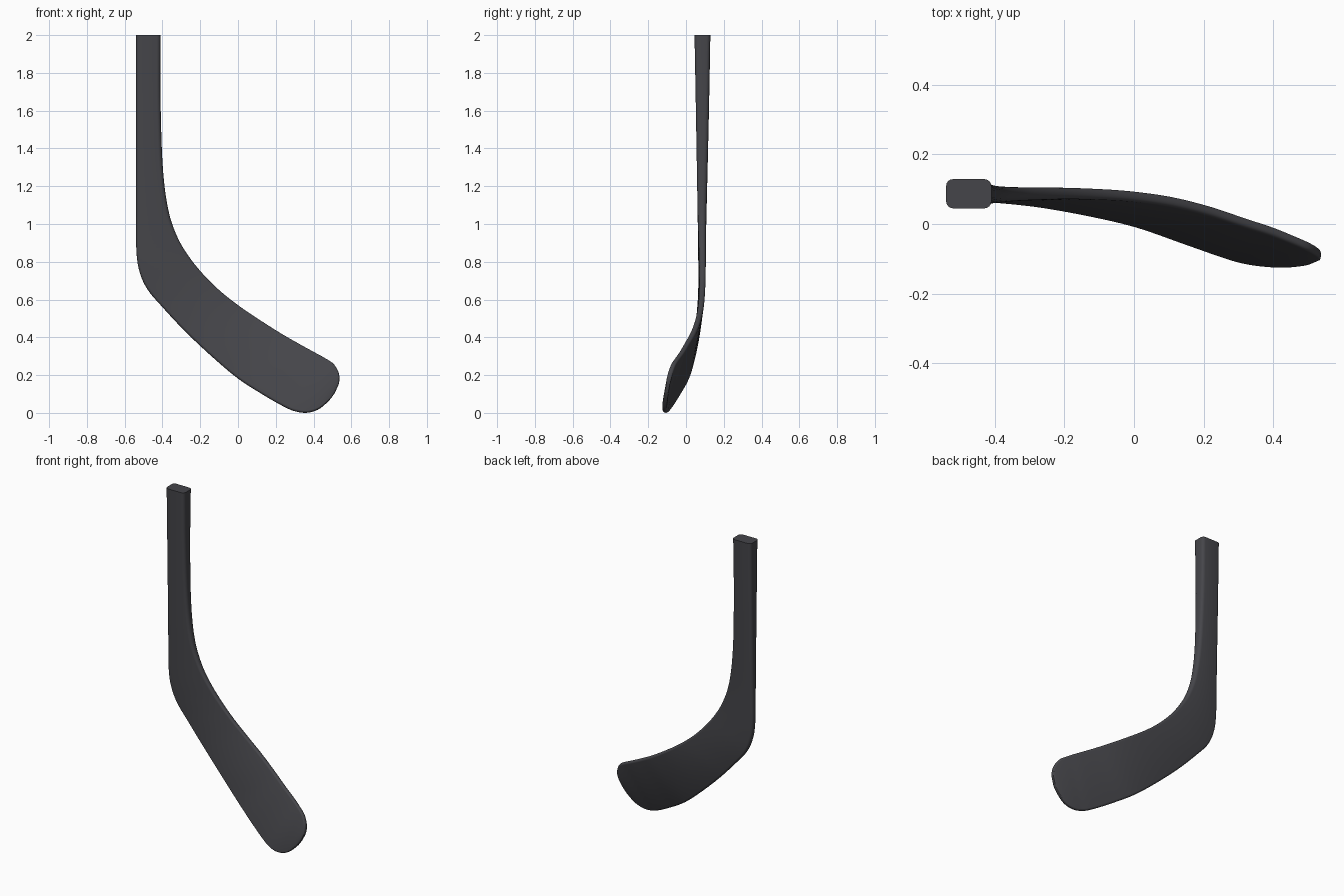
import bpy, bmesh, math
from mathutils import Vector

if "Cube" in bpy.data.objects:
    bpy.data.objects.remove(bpy.data.objects["Cube"])

# Stations from shaft top to toe:
# heel-edge x, z | top-edge x, z | y of each edge | thickness
S = [
    (-.54, 2, -.41, 2, .087, .087, .084),
    (-.54, 1.65, -.41, 1.65, .087, .087, .071),
    (-.54, 1.3, -.398, 1.3, .086, .086, .057),
    (-.54, 1.05, -.37, 1.08, .085, .085, .047),
    (-.538, .86, -.325, .94, .084, .086, .04),
    (-.522, .75, -.265, .835, .083, .087, .036),
    (-.48, .655, -.19, .74, .081, .088, .033),
    (-.40, .56, -.10, .65, .075, .086, .031),
    (-.28, .432, 0, .57, .061, .08, .03),
    (-.14, .30, .11, .495, .036, .065, .03),
    (0, .182, .22, .425, .003, .038, .029),
    (.14, .092, .32, .367, -.046, .005, .028),
    (.25, .03, .40, .323, -.085, -.021, .027),
    (.31, .007, .46, .29, -.103, -.045, .026),
    (.37, .002, .505, .26, -.112, -.065, .026),
    (.43, .022, .53, .22, -.115, -.08, .025),
    (.485, .07, .537, .185, -.110, -.089, .024),
    (.512, .105, .535, .157, -.104, -.094, .018),
]
SUB, ARC = 6, 5


def spline(a, b, c, d, t):
    return [.5 * (2 * q + (r - p) * t + (2 * p - 5 * q + 4 * r - s) * t * t
                  + (3 * q - p - 3 * r + s) * t ** 3)
            for p, q, r, s in zip(a, b, c, d)]


# Smoothly interpolated stations
rows = []
n = len(S)
for i in range(n - 1):
    for k in range(SUB):
        rows.append(spline(S[max(i - 1, 0)], S[i], S[i + 1], S[min(i + 2, n - 1)], k / SUB))
rows.append(S[-1])
edges = [(Vector((r[0], r[4], r[1])), Vector((r[2], r[5], r[3])), r[6]) for r in rows]

# Rounded-rectangle section lofted along the stations
bm = bmesh.new()
rings = []
for i, (lo, up, t) in enumerate(edges):
    a, b = edges[max(i - 1, 0)], edges[min(i + 1, len(edges) - 1)]
    along = (b[0] + b[1]) - (a[0] + a[1])
    u = (up - lo).normalized()
    v = along.cross(u).normalized()
    if v.y < 0:
        v = -v
    mid, hw, ht = (lo + up) / 2, (up - lo).length / 2, t / 2
    r = min(.02, ht * .85, hw * .9)
    ring = []
    for q, (sx, sy) in enumerate([(1, 1), (-1, 1), (-1, -1), (1, -1)]):
        for k in range(ARC):
            ang = math.pi / 2 * (q + k / (ARC - 1))
            pu = sx * (hw - r) + r * math.cos(ang)
            pv = sy * (ht - r) + r * math.sin(ang)
            ring.append(bm.verts.new(mid + u * pu + v * pv))
    rings.append(ring)
m = len(rings[0])
for p, q in zip(rings, rings[1:]):
    for j in range(m):
        bm.faces.new((p[j], p[(j + 1) % m], q[(j + 1) % m], q[j]))
bm.faces.new(rings[0])
bm.faces.new(rings[-1])
bmesh.ops.recalc_face_normals(bm, faces=bm.faces)

mesh = bpy.data.meshes.new("stick_blade")
bm.to_mesh(mesh)
bm.free()
blade = bpy.data.objects.new("stick_blade", mesh)
bpy.context.collection.objects.link(blade)

# Dark composite finish
mat = bpy.data.materials.new("dark_composite")
mat.diffuse_color = (.06, .06, .068, 1)
mat.use_nodes = True
mat.node_tree.nodes["Principled BSDF"].inputs["Base Color"].default_value = mat.diffuse_color
mesh.materials.append(mat)

bpy.context.view_layer.objects.active = blade
blade.select_set(True)
bpy.ops.object.shade_smooth_by_angle(angle=math.radians(40))
